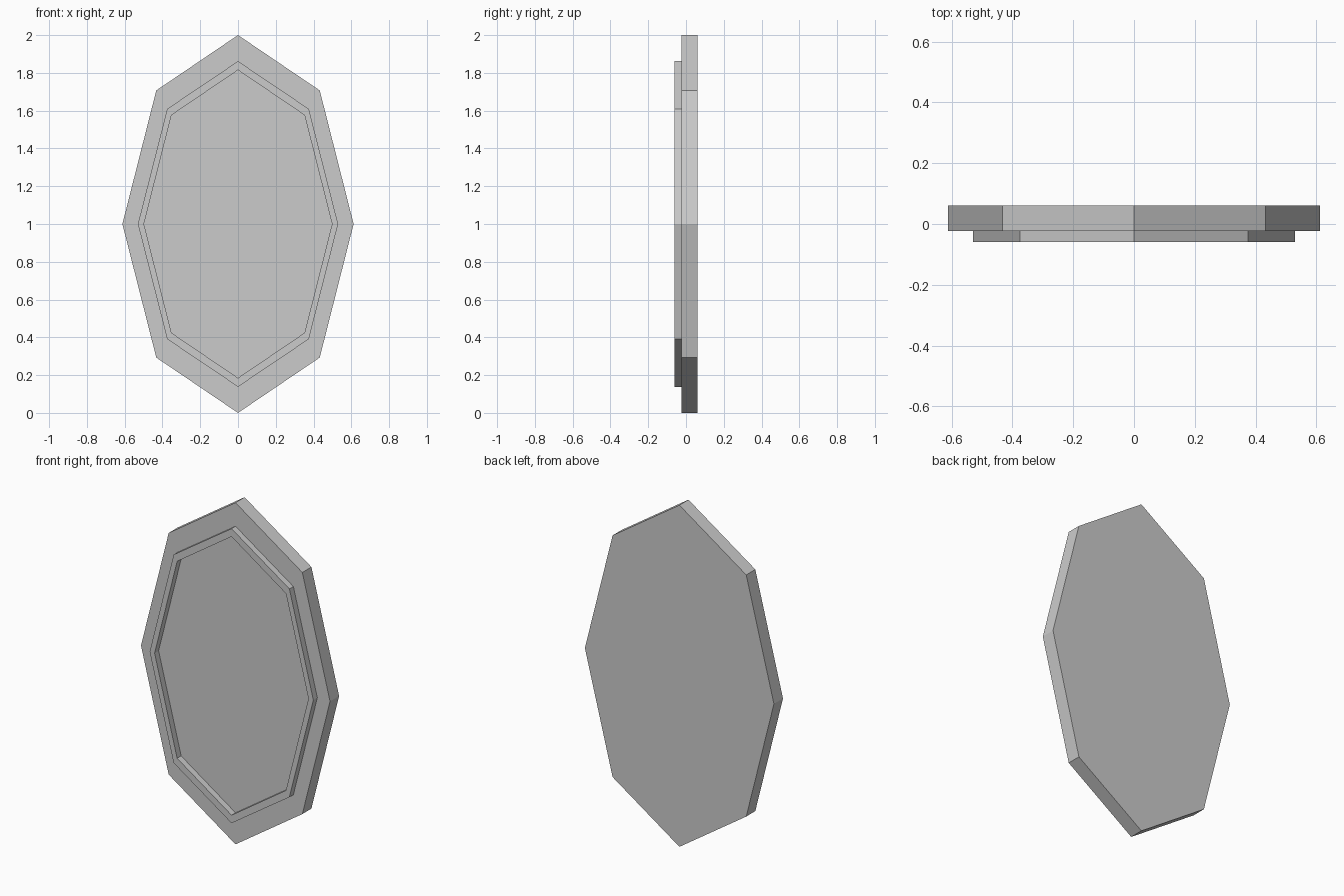
import bpy, bmesh
from math import sin, cos, pi

if "Cube" in bpy.data.objects:
    bpy.data.objects.remove(bpy.data.objects["Cube"])

SIDES = 8


def loop(bm, rx, rz, y):
    """Stretched octagon of vertices standing in the xz plane."""
    return [bm.verts.new((rx * cos(2 * pi * i / SIDES), y, 1 + rz * sin(2 * pi * i / SIDES)))
            for i in range(SIDES)]


def bridge(bm, a, b):
    for i in range(SIDES):
        j = (i + 1) % SIDES
        bm.faces.new((a[i], a[j], b[j], b[i]))


def build(name, rings, closed):
    """Join octagon rings into a solid; closed rings make a hollow frame."""
    bm = bmesh.new()
    loops = [loop(bm, *r) for r in rings]
    for a, b in zip(loops, loops[1:]):
        bridge(bm, a, b)
    if closed:
        bridge(bm, loops[-1], loops[0])
    else:
        bm.faces.new(loops[0])
        bm.faces.new(loops[-1])
    bmesh.ops.recalc_face_normals(bm, faces=bm.faces)
    mesh = bpy.data.meshes.new(name)
    bm.to_mesh(mesh)
    bm.free()
    obj = bpy.data.objects.new(name, mesh)
    bpy.context.collection.objects.link(obj)
    return obj


FRONT, STEP, BACK = -0.06, -0.023, 0.061

# Thick octagonal back panel, its front forms the recessed centre
build("back_panel", [(0.612, 1.0, STEP), (0.612, 1.0, BACK)], closed=False)

# Thin raised rim on the front
build("raised_rim", [(0.53, 0.862, STEP), (0.53, 0.862, FRONT),
                     (0.498, 0.815, FRONT), (0.498, 0.815, STEP)], closed=True)
